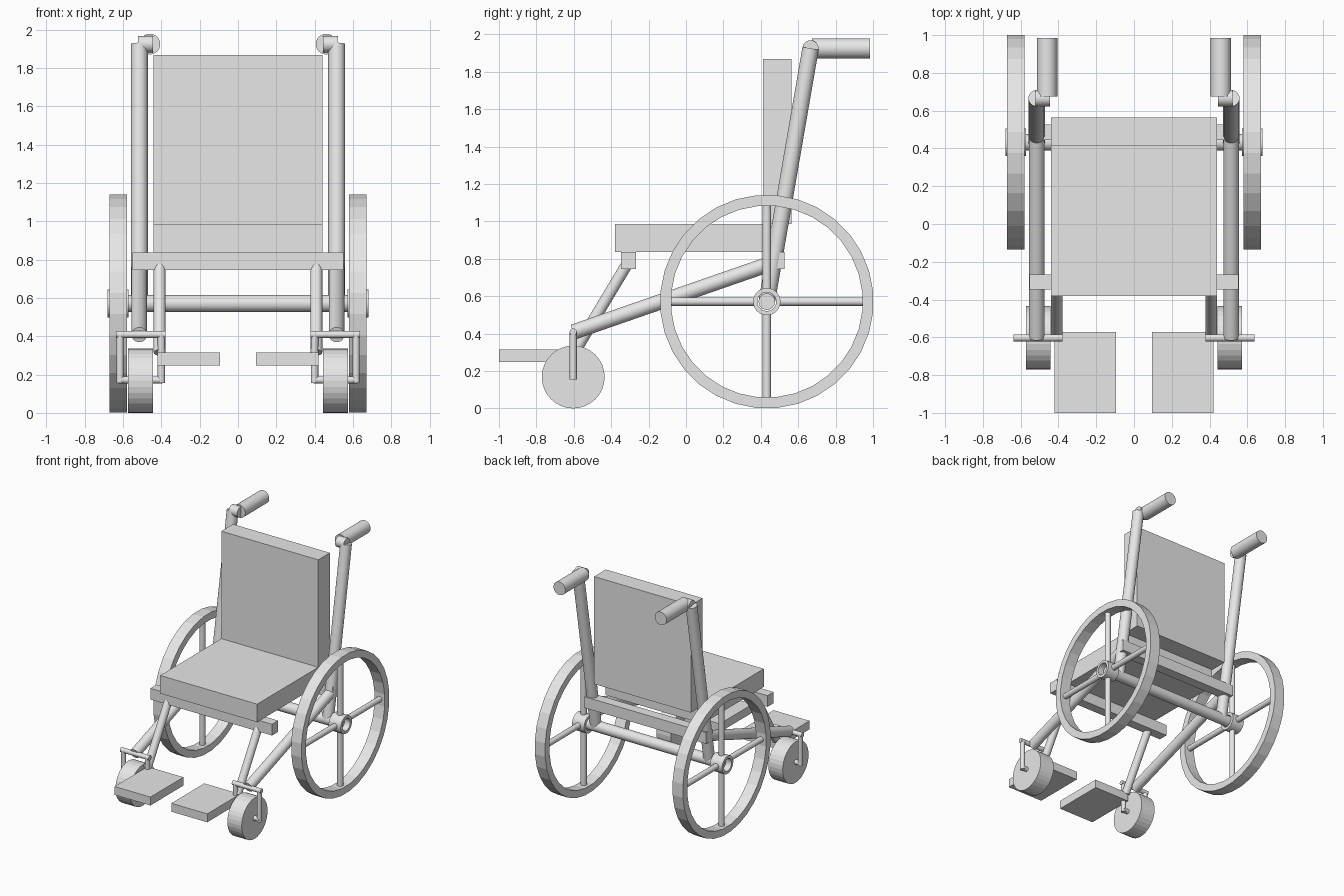
import bpy, bmesh, math
from mathutils import Vector, Matrix

cube = bpy.data.objects.get("Cube")
if cube:
    bpy.data.objects.remove(cube, do_unlink=True)

grey = bpy.data.materials.new("light_grey")
grey.use_nodes = True
grey.diffuse_color = (0.8, 0.8, 0.8, 1)
grey.node_tree.nodes["Principled BSDF"].inputs["Base Color"].default_value = (0.8, 0.8, 0.8, 1)


def finish(name, bm, smooth=False):
    bmesh.ops.recalc_face_normals(bm, faces=bm.faces)
    mesh = bpy.data.meshes.new(name)
    bm.to_mesh(mesh)
    bm.free()
    mesh.materials.append(grey)
    obj = bpy.data.objects.new(name, mesh)
    bpy.context.collection.objects.link(obj)
    if smooth:
        bpy.ops.object.select_all(action='DESELECT')
        obj.select_set(True)
        bpy.context.view_layer.objects.active = obj
        bpy.ops.object.shade_smooth_by_angle(angle=math.radians(35))
    return obj


def box(name, low, high):
    low, high = Vector(low), Vector(high)
    bm = bmesh.new()
    bmesh.ops.create_cube(bm, size=1, matrix=Matrix.Translation((low + high) / 2)
                          @ Matrix.Diagonal((*(high - low), 1)))
    return finish(name, bm)


def rod(name, runs, radius, segments=24, smooth=True):
    """Round bars, one for each pair of end points, joined in one object."""
    bm = bmesh.new()
    for start, end in runs:
        start, end = Vector(start), Vector(end)
        axis = end - start
        place = Matrix.Translation((start + end) / 2) @ axis.to_track_quat('Z', 'Y').to_matrix().to_4x4()
        bmesh.ops.create_cone(bm, cap_ends=True, segments=segments, radius1=radius,
                              radius2=radius, depth=axis.length, matrix=place)
    return finish(name, bm, smooth)


def ring(name, x0, x1, center, inner, outer, segments, smooth=False):
    """Flat-sided hoop around the x axis."""
    y, z = center
    bm = bmesh.new()
    loops = []
    for x, r in ((x0, inner), (x1, inner), (x1, outer), (x0, outer)):
        angles = [math.tau * (i + 0.5) / segments for i in range(segments)]
        loops.append([bm.verts.new((x, y + r * math.cos(a), z + r * math.sin(a))) for a in angles])
    for k, loop in enumerate(loops):
        after = loops[(k + 1) % len(loops)]
        for i in range(segments):
            j = (i + 1) % segments
            bm.faces.new((loop[i], loop[j], after[j], after[i]))
    return finish(name, bm, smooth)


# Wheel centres
AY, AZ = 0.432, 0.571
CY, CZ = -0.603, 0.168

# Seat, backrest and the parts that cross the frame
box("seat", (-0.44, -0.38, 0.837), (0.44, 0.414, 0.985))
box("backrest", (-0.44, 0.412, 0.985), (0.44, 0.563, 1.867))
box("front_cross_bar", (-0.552, -0.347, 0.745), (0.552, -0.268, 0.837))
box("rear_cross_bar", (-0.552, 0.445, 0.745), (0.552, 0.527, 0.837))
rod("axle", [((-0.635, AY, AZ), (0.635, AY, AZ))], 0.044)

for side, s in (("left", 1), ("right", -1)):
    # Large wheel
    ring(side + "_wheel_rim", s * 0.579, s * 0.672, (AY, AZ), 0.513, 0.571, 32)
    ring(side + "_wheel_hub", s * 0.572, s * 0.681, (AY, AZ), 0.05, 0.073, 32, True)
    x = s * 0.626
    spokes = [((x, AY + 0.06 * dy, AZ + 0.06 * dz), (x, AY + 0.52 * dy, AZ + 0.52 * dz))
              for dy, dz in ((1, 0), (-1, 0), (0, 1), (0, -1))]
    rod(side + "_wheel_spokes", spokes, 0.023, 16)

    # Frame tubes and push handle
    x = s * 0.515
    rod(side + "_back_post", [((x, AY, AZ), (x, 0.666, 1.925))], 0.044)
    rod(side + "_side_tube", [((x, CY, 0.408), (x, 0.464, 0.778))], 0.041)
    rod(side + "_handle_joint", [((s * 0.522, 0.666, 1.925), (s * 0.445, 0.666, 1.925))], 0.043)
    rod(side + "_handle_grip", [((s * 0.46, 0.675, 1.925), (s * 0.46, 0.985, 1.925))], 0.054)

    # Caster with its fork
    x = s * 0.508
    rod(side + "_caster_wheel", [((x - 0.065, CY, CZ), (x + 0.065, CY, CZ))], 0.168, 32, False)
    fork = [((x - 0.13, CY, 0.409), (x + 0.13, CY, 0.409))]
    for d in (-0.108, 0.108):
        fork.append(((x + d, CY, 0.409), (x + d, CY, 0.155)))
    fork.append(((x - 0.115, CY, CZ + 0.004), (x + 0.115, CY, CZ + 0.004)))
    rod(side + "_caster_fork", fork, 0.019, 16)

    # Leg support and footplate
    x = s * 0.409
    rod(side + "_leg_support", [((x, -0.31, 0.78), (x, -0.588, 0.315))], 0.031)
    near, far = sorted((s * 0.095, s * 0.421))
    box(side + "_footplate", (near, -1.0, 0.247), (far, -0.573, 0.316))
